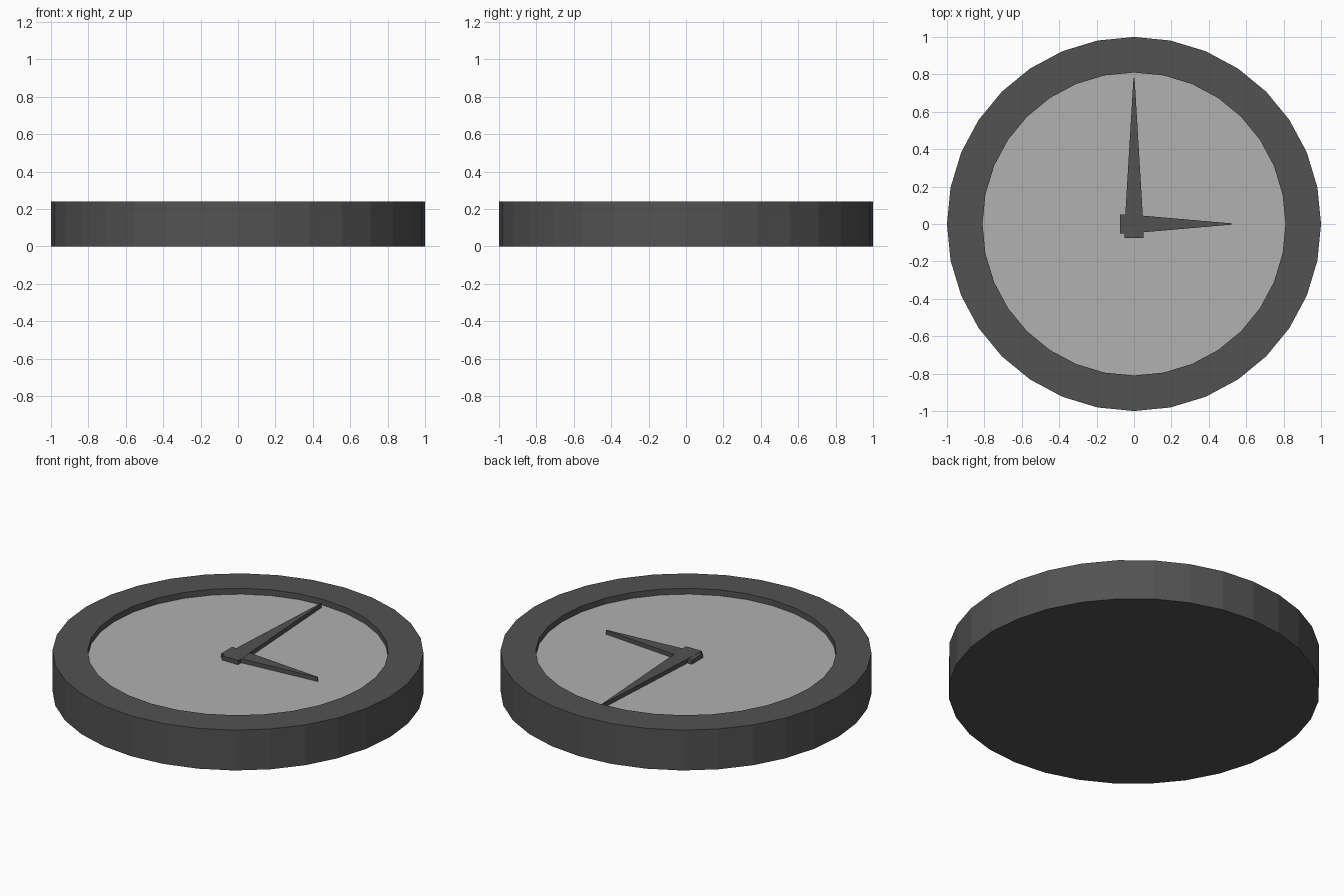
import bpy, bmesh
from math import sin, cos, tau

if "Cube" in bpy.data.objects:
    bpy.data.objects.remove(bpy.data.objects["Cube"])

SIDES = 32
DIAL_Z = 0.205


def material(name, v):
    m = bpy.data.materials.new(name)
    m.diffuse_color = (v, v, v, 1)
    m.use_nodes = True
    m.node_tree.nodes["Principled BSDF"].inputs["Base Color"].default_value = m.diffuse_color
    return m


def finish(name, bm, mat):
    bmesh.ops.recalc_face_normals(bm, faces=bm.faces)
    me = bpy.data.meshes.new(name)
    bm.to_mesh(me)
    bm.free()
    me.materials.append(mat)
    ob = bpy.data.objects.new(name, me)
    bpy.context.collection.objects.link(ob)
    return ob


def ring(bm, r, z):
    return [bm.verts.new((r * cos(tau * i / SIDES), r * sin(tau * i / SIDES), z))
            for i in range(SIDES)]


def prism(name, outline, z0, z1, mat):
    bm = bmesh.new()
    low = [bm.verts.new((x, y, z0)) for x, y in outline]
    high = [bm.verts.new((x, y, z1)) for x, y in outline]
    n = len(outline)
    bm.faces.new(low[::-1])
    bm.faces.new(high)
    for i in range(n):
        j = (i + 1) % n
        bm.faces.new((low[i], low[j], high[j], high[i]))
    return finish(name, bm, mat)


dark = material("dark_grey", 0.085)
light = material("light_grey", 0.44)

# Case: closed back, outer wall, flat rim and inner lip
bm = bmesh.new()
rings = [ring(bm, r, z) for r, z in
         [(1, 0), (1, 0.24), (0.81, 0.24), (0.81, DIAL_Z)]]
bm.faces.new(rings[0][::-1])
for a, b in zip(rings, rings[1:]):
    for i in range(SIDES):
        j = (i + 1) % SIDES
        bm.faces.new((a[i], a[j], b[j], b[i]))
finish("clock_case", bm, dark)

# Dial: recessed flat face
bm = bmesh.new()
bm.faces.new(ring(bm, 0.81, DIAL_Z))
finish("clock_dial", bm, light)


# Hands: square tail tapering to a point; the hour hand points to +x
def hand_outline(length):
    return [(-0.052, -0.075), (0.052, -0.075), (0.052, -0.04),
            (0.003, length), (-0.003, length), (-0.052, -0.04)]


prism("minute_hand", hand_outline(0.78), DIAL_Z, 0.23, dark)
prism("hour_hand", [(y, -x) for x, y in hand_outline(0.525)],
      DIAL_Z, 0.229, dark)
